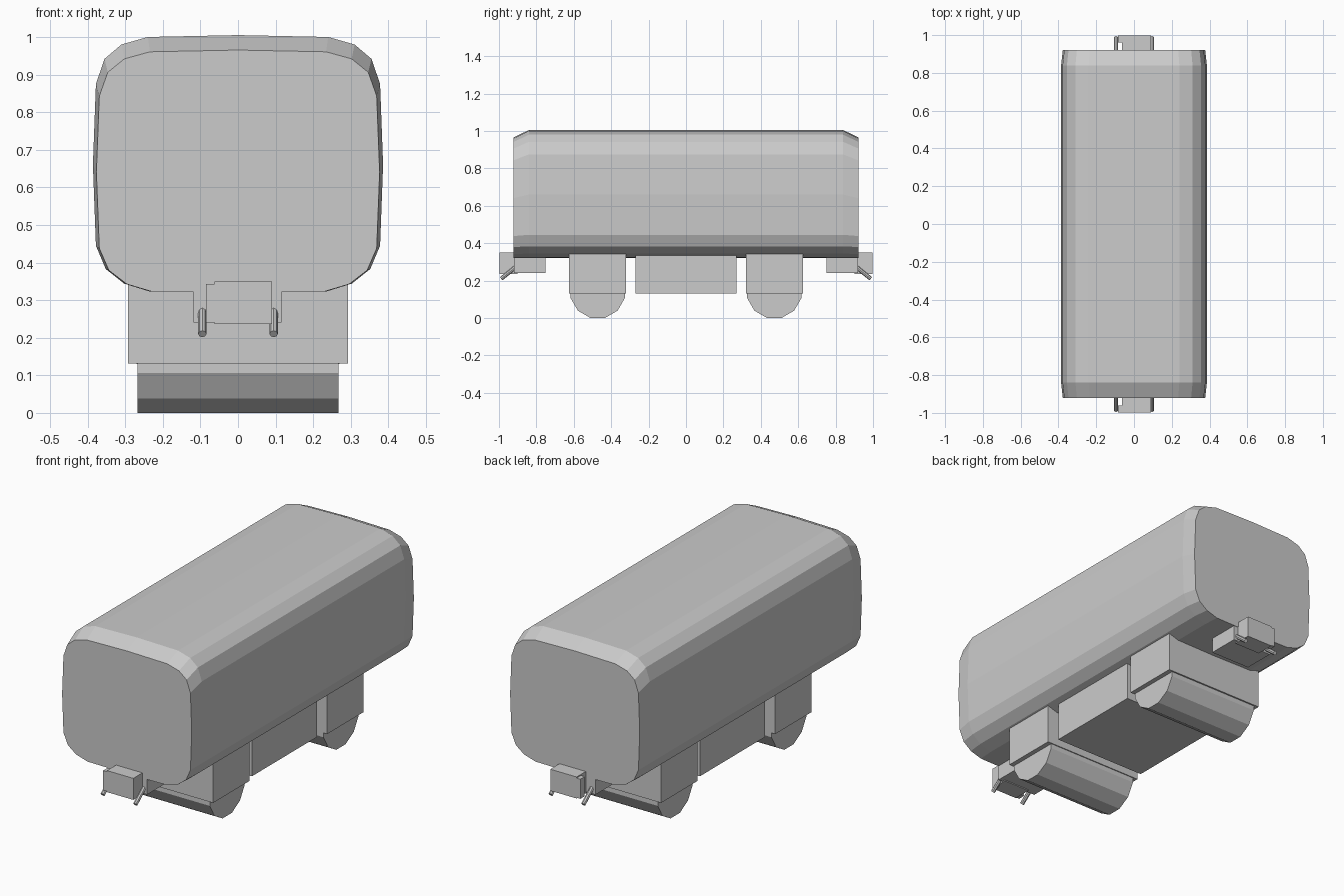
import bpy, bmesh, math
from mathutils import Vector

if "Cube" in bpy.data.objects:
    bpy.data.objects.remove(bpy.data.objects["Cube"])


def finish(name, bm):
    bmesh.ops.recalc_face_normals(bm, faces=bm.faces)
    mesh = bpy.data.meshes.new(name)
    bm.to_mesh(mesh)
    bm.free()
    ob = bpy.data.objects.new(name, mesh)
    bpy.context.collection.objects.link(ob)
    return ob


def box(name, x, y, z):
    """Box from (min, max) pairs; y may be given in either order."""
    bm = bmesh.new()
    bmesh.ops.create_cube(bm, size=1)
    for v in bm.verts:
        v.co = [r[0] if c < 0 else r[1] for c, r in zip(v.co, (x, y, z))]
    return finish(name, bm)


def cylinder(name, a, b, radius, sides, turn=0):
    bm = bmesh.new()
    a, b = Vector(a), Vector(b)
    bmesh.ops.create_cone(bm, cap_ends=True, segments=sides, radius1=radius,
                          radius2=radius, depth=(b - a).length)
    rot = (b - a).to_track_quat('Z', 'Y')
    for v in bm.verts:
        c, s = math.cos(turn), math.sin(turn)
        p = Vector((c * v.co.x - s * v.co.y, s * v.co.x + c * v.co.y, v.co.z))
        v.co = rot @ p + (a + b) / 2
    return finish(name, bm)


# Body shell: rounded section lofted along y, tapered at both ends
half = [(0, 1.005), (0.24, 1.0), (0.31, 0.98), (0.355, 0.942), (0.378, 0.875),
        (0.386, 0.66), (0.378, 0.445), (0.352, 0.383), (0.303, 0.344), (0.235, 0.323), (0, 0.32)]
section = half + [(-x, z) for x, z in half[-2:0:-1]]
bm = bmesh.new()
rings = []
for y, sx, sz in [(-0.922, 0.976, 0.942), (-0.84, 1, 1), (0.84, 1, 1), (0.922, 0.976, 0.942)]:
    rings.append([bm.verts.new((x * sx, y, 0.32 + (z - 0.32) * sz)) for x, z in section])
n = len(section)
for r, s in zip(rings, rings[1:]):
    for i in range(n):
        bm.faces.new((r[i], r[(i + 1) % n], s[(i + 1) % n], s[i]))
bm.faces.new(rings[0])
bm.faces.new(rings[-1])
finish("body_shell", bm)

# Equipment box between the bogies
box("underfloor_box", (-0.27, 0.27), (-0.27, 0.27), (0.13, 0.36))

for side, end in ((-1, "front"), (1, "rear")):
    # Bogie housing with a twelve-sided wheel roller
    box(end + "_bogie", (-0.293, 0.293), sorted((side * 0.322, side * 0.625)), (0.132, 0.37))
    cylinder(end + "_wheels", (-0.268, side * 0.472, 0.145), (0.268, side * 0.472, 0.145),
             0.15, 12, math.radians(15))
    # Coupler mount under the body, block and hook plate
    box(end + "_coupler_mount", (-0.118, 0.116), sorted((side * 0.75, side * 0.92)), (0.241, 0.34))
    box(end + "_coupler", (-0.063, 0.09), sorted((side * 0.9, side * 0.998)), (0.236, 0.349))
    box(end + "_coupler_hook", (-0.085, -0.063), sorted((side * 0.962, side * 0.998)), (0.24, 0.343))
    # Slanted hoses either side of the coupler
    for x in (-0.095, 0.095):
        cylinder(end + "_hose", (x, side * 0.905, 0.277), (x, side * 0.988, 0.21), 0.011, 8)
